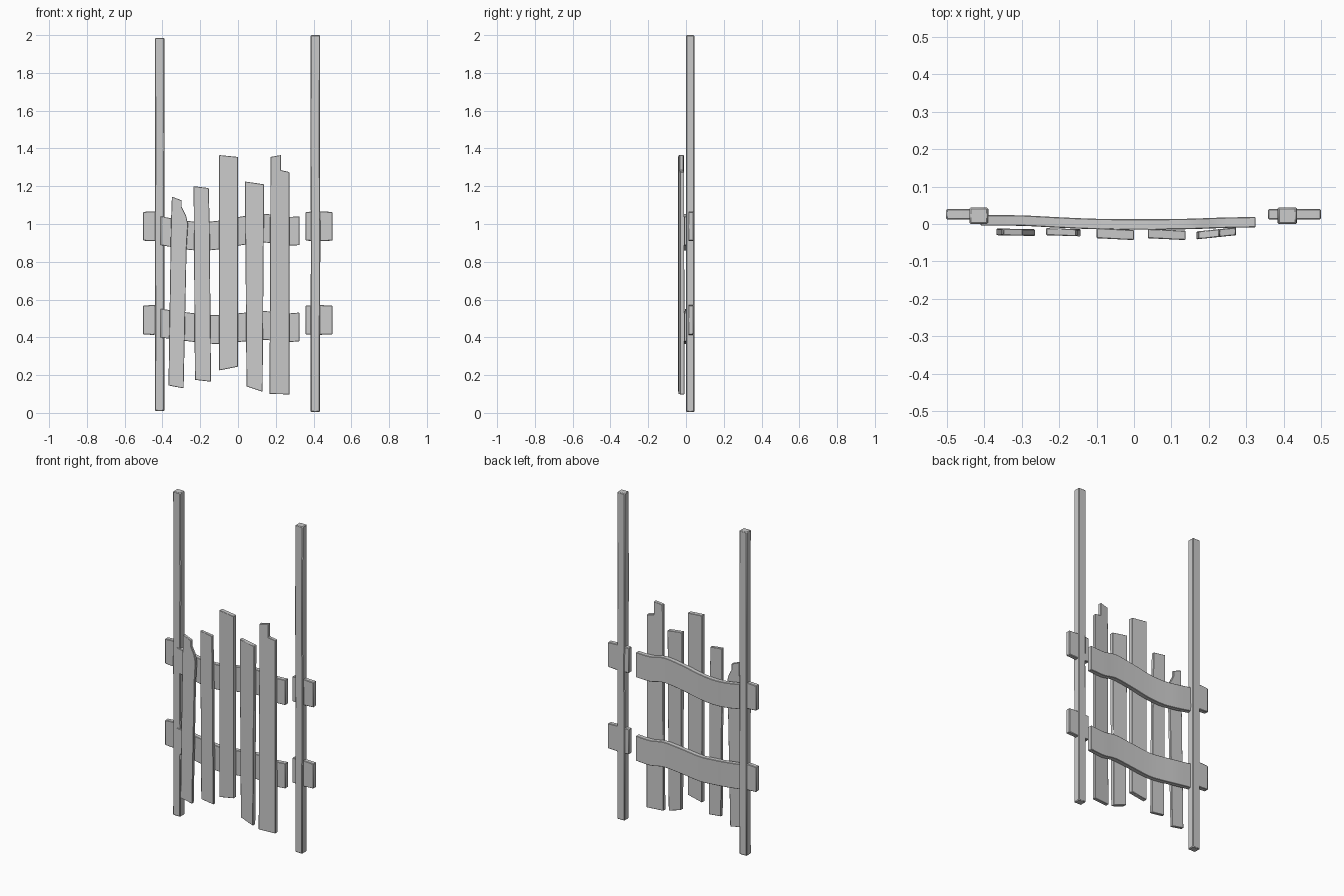
import bpy, bmesh, math
from mathutils import Vector

if "Cube" in bpy.data.objects:
    bpy.data.objects.remove(bpy.data.objects["Cube"])

wood = bpy.data.materials.new("grey_wood")
wood.diffuse_color = (0.6, 0.6, 0.6, 1)
wood.use_nodes = True
wood.node_tree.nodes["Principled BSDF"].inputs["Base Color"].default_value = wood.diffuse_color


def finish(name, bm, bevel=0.0):
    bmesh.ops.recalc_face_normals(bm, faces=bm.faces)
    me = bpy.data.meshes.new(name)
    bm.to_mesh(me)
    bm.free()
    me.materials.append(wood)
    ob = bpy.data.objects.new(name, me)
    bpy.context.collection.objects.link(ob)
    if bevel:
        mod = ob.modifiers.new("worn_edges", 'BEVEL')
        mod.width = bevel
        mod.segments = 1
        mod.limit_method = 'ANGLE'
    bpy.ops.object.select_all(action='DESELECT')
    ob.select_set(True)
    bpy.context.view_layer.objects.active = ob
    bpy.ops.object.shade_smooth_by_angle(angle=math.radians(35))
    return ob


def loft(name, rings, bevel=0.0):
    """Skin a list of equal-length point rings and cap both ends."""
    bm = bmesh.new()
    vs = [[bm.verts.new(p) for p in r] for r in rings]
    n = len(vs[0])
    for a, b in zip(vs, vs[1:]):
        for i in range(n):
            j = (i + 1) % n
            bm.faces.new((a[i], a[j], b[j], b[i]))
    bm.faces.new(vs[0])
    bm.faces.new(vs[-1])
    return finish(name, bm, bevel)


def plank(name, outline, y_left, y_right, thick):
    """Board with an x-z outline, front face tilted from y_left to y_right."""
    xs = [p[0] for p in outline]
    x0, x1 = min(xs), max(xs)
    front = [Vector((x, y_left + (y_right - y_left) * (x - x0) / (x1 - x0), z))
             for x, z in outline]
    back = [p + Vector((0, thick, 0)) for p in front]
    return loft(name, [front, back], 0.002)


def smooth_path(pts, steps=5):
    """Catmull-Rom samples through the control rows."""
    pts = [Vector(p) for p in pts]
    out = []
    for i in range(len(pts) - 1):
        p0, p1 = pts[max(i - 1, 0)], pts[i]
        p2, p3 = pts[i + 1], pts[min(i + 2, len(pts) - 1)]
        for s in range(steps):
            t = s / steps
            out.append(0.5 * (2 * p1 + (p2 - p0) * t
                              + (2 * p0 - 5 * p1 + 4 * p2 - p3) * t * t
                              + (3 * p1 - p0 - 3 * p2 + p3) * t ** 3))
    return out + [pts[-1]]


# Tall posts, slightly crooked
def post(name, x, z0, z1, wobble):
    rings = []
    for t, w in zip((0, 0.24, 0.46, 0.72, 1), wobble):
        z = z0 + (z1 - z0) * t
        a, b = x - 0.025 + w, x + 0.025 + w
        rings.append([(a, 0, z), (b, 0, z), (b, 0.044, z), (a, 0.044, z)])
    loft(name, rings, 0.004)


post("left_post", -0.415, 0.01, 1.985, (0, 0.001, 0, 0.001, 0))
post("right_post", 0.409, 0.005, 2.0, (0, 0, 0.002, -0.001, 0.001))

# Short rail stubs that pass through the posts
for level, z in (("upper", 0.988), ("lower", 0.492)):
    for side, x0, x1 in (("left", -0.502, -0.41), ("right", 0.358, 0.5)):
        rings = [[(x, 0.012, z - h), (x, 0.04, z - h), (x, 0.04, z + h), (x, 0.012, z + h)]
                 for x, h in ((x0, 0.076), ((x0 + x1) / 2, 0.079), (x1, 0.076))]
        loft(f"{level}_{side}_stub", rings, 0.003)

# Warped cross rails: centre x, y, z
half = 0.076
rails = {
    "upper_rail": [(-0.41, 0.010, 0.965), (-0.30, 0.009, 0.945), (-0.20, 0.004, 0.935),
                   (-0.10, 0.000, 0.942), (0.02, -0.001, 0.964), (0.14, 0.000, 0.978),
                   (0.23, 0.003, 0.962), (0.325, 0.005, 0.964)],
    "lower_rail": [(-0.41, 0.010, 0.475), (-0.30, 0.009, 0.460), (-0.20, 0.004, 0.448),
                   (-0.10, 0.000, 0.441), (0.02, -0.001, 0.453), (0.14, 0.000, 0.463),
                   (0.23, 0.003, 0.450), (0.325, 0.005, 0.455)],
}
for name, path in rails.items():
    loft(name, [[(p.x, p.y - 0.014, p.z - half), (p.x, p.y + 0.014, p.z - half),
                 (p.x, p.y + 0.014, p.z + half), (p.x, p.y - 0.014, p.z + half)]
                for p in smooth_path(path)], 0.002)

# Uneven upright planks
plank("broken_left_plank",
      [(-0.368, 0.145), (-0.288, 0.13), (-0.272, 0.88), (-0.265, 1.0), (-0.275, 1.045),
       (-0.298, 1.09), (-0.298, 1.125), (-0.35, 1.145), (-0.355, 1.0)], -0.030, -0.032, 0.018)
plank("second_plank",
      [(-0.228, 0.175), (-0.143, 0.165), (-0.15, 1.0), (-0.155, 1.19), (-0.235, 1.20)],
      -0.030, -0.033, 0.019)
plank("middle_plank",
      [(-0.10, 0.225), (0.0, 0.245), (0.0, 1.355), (-0.10, 1.365)], -0.038, -0.043, 0.027)
plank("fourth_plank",
      [(0.045, 0.14), (0.13, 0.112), (0.138, 1.21), (0.037, 1.225)], -0.038, -0.043, 0.025)
plank("notched_right_plank",
      [(0.167, 0.10), (0.273, 0.098), (0.272, 1.275), (0.228, 1.285),
       (0.228, 1.365), (0.172, 1.355)], -0.041, -0.030, 0.021)
